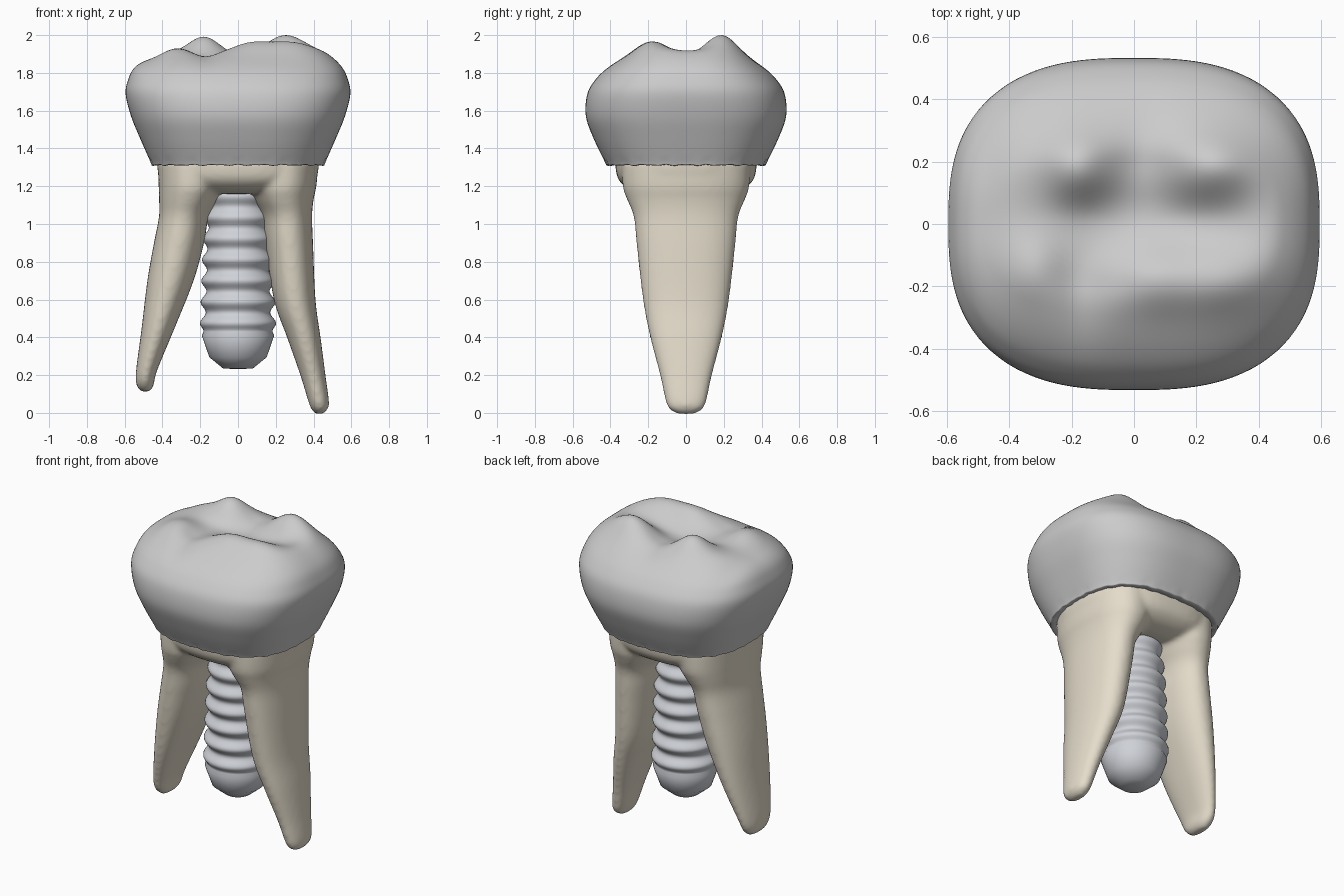
import bpy, bmesh
from math import sin, cos, pi, exp


def material(name, rgb):
    m = bpy.data.materials.new(name)
    m.diffuse_color = (*rgb, 1)
    return m


def catmull(rows, steps):
    """Smoothly resample a short list of section rows."""
    out = []
    for i in range(len(rows) - 1):
        a, b, c, d = (rows[max(i - 1, 0)], rows[i], rows[i + 1],
                      rows[min(i + 2, len(rows) - 1)])
        for k in range(steps):
            t = k / steps
            out.append([0.5 * (2 * q + (r - p) * t + (2 * p - 5 * q + 4 * r - s) * t * t
                               + (3 * q - p - 3 * r + s) * t ** 3)
                        for p, q, r, s in zip(a, b, c, d)])
    return out + [list(rows[-1])]


def loft(bm, rows, power=2.0, seg=48, shape=None):
    """Stack superellipse sections (z, centre x, radius x, radius y)."""
    rings = []
    for z, cx, rx, ry in rows:
        ring = []
        for j in range(seg):
            a = 2 * pi * j / seg
            c, s = cos(a), sin(a)
            k = (abs(c) ** power + abs(s) ** power) ** (-1 / power)
            x, y, h = cx + rx * c * k, ry * s * k, z
            if shape:
                x, y, h = shape(x, y, h, a)
            ring.append(bm.verts.new((x, y, h)))
        rings.append(ring)
    for lo, hi in zip(rings, rings[1:]):
        for j in range(seg):
            n = (j + 1) % seg
            bm.faces.new((lo[j], lo[n], hi[n], hi[j]))
    bm.faces.new(rings[0][::-1])
    bm.faces.new(rings[-1])


def finish(bm, name, mat):
    bmesh.ops.recalc_face_normals(bm, faces=bm.faces)
    me = bpy.data.meshes.new(name)
    bm.to_mesh(me)
    bm.free()
    for p in me.polygons:
        p.use_smooth = True
    me.materials.append(mat)
    ob = bpy.data.objects.new(name, me)
    bpy.context.collection.objects.link(ob)
    return ob


enamel = material("enamel", (1.0, 1.0, 0.98))
dentin = material("dentin", (0.78, 0.72, 0.60))
metal = material("metal", (0.62, 0.64, 0.68))

# Crown: rounded-box sections, with cusps and grooves on the chewing surface
# cusp or groove: x, y, height, spread x, spread y
cusps = [(0.25, 0.18, 0.098, 0.10, 0.08), (-0.18, 0.18, 0.092, 0.08, 0.08),
         (0.07, -0.165, 0.062, 0.10, 0.075), (0.28, -0.165, 0.056, 0.10, 0.08),
         (-0.31, -0.13, 0.03, 0.06, 0.07), (0.42, 0.0, 0.012, 0.06, 0.15),
         (0.03, 0.22, -0.018, 0.06, 0.10), (-0.17, -0.23, -0.02, 0.05, 0.10),
         (-0.46, 0.0, -0.022, 0.05, 0.20), (0.0, 0.02, -0.012, 0.22, 0.05)]


def crown_shape(x, y, z, a):
    if z > 1.72:
        w = min((z - 1.72) / 0.1, 1)
        z += w * sum(h * exp(-0.5 * (((x - cx) / sx) ** 2 + ((y - cy) / sy) ** 2))
                     for cx, cy, h, sx, sy in cusps)
    elif z < 1.345:
        # slightly uneven gum-line lip
        z += 0.004 * sin(31 * a) * sin(7 * a)
    return x, y, z


crown_rows = [(1.335, 0, 0.39, 0.34), (1.317, 0, 0.43, 0.385), (1.312, 0, 0.455, 0.418),
              (1.335, 0, 0.466, 0.432),
              (1.45, 0, 0.517, 0.488), (1.57, 0, 0.566, 0.53), (1.69, 0, 0.595, 0.522),
              (1.77, 0, 0.58, 0.475), (1.83, 0, 0.55, 0.41), (1.88, 0, 0.495, 0.325),
              (1.903, 0, 0.43, 0.25), (1.895, 0, 0.31, 0.17), (1.878, 0, 0.16, 0.08),
              (1.875, 0, 0.01, 0.005)]
bm = bmesh.new()
loft(bm, catmull(crown_rows, 5), 2.7, 128, crown_shape)
finish(bm, "crown", enamel)

# Roots: two tapering blades fused to a short trunk
# row: z, outer x, inner x, radius y
left = [(1.33, -0.425, -0.06, 0.34), (1.2, -0.42, -0.07, 0.335), (1.13, -0.418, -0.105, 0.312),
        (1.04, -0.418, -0.155, 0.277), (0.9, -0.445, -0.18, 0.262), (0.7, -0.48, -0.235, 0.24),
        (0.45, -0.51, -0.335, 0.20), (0.22, -0.54, -0.43, 0.14), (0.145, -0.537, -0.446, 0.105),
        (0.112, -0.51, -0.47, 0.06)]
right = [(1.33, 0.425, 0.05, 0.34), (1.2, 0.415, 0.05, 0.335), (1.13, 0.40, 0.08, 0.312),
         (1.04, 0.392, 0.128, 0.277), (0.9, 0.397, 0.145, 0.262), (0.6, 0.41, 0.19, 0.228),
         (0.4, 0.437, 0.26, 0.19), (0.2, 0.463, 0.33, 0.138), (0.05, 0.482, 0.376, 0.105),
         (0.01, 0.467, 0.395, 0.075), (-0.007, 0.445, 0.415, 0.04)]
bm = bmesh.new()
for rows in (left, right):
    loft(bm, catmull([(z, (o + i) / 2, abs(o - i) / 2, ry) for z, o, i, ry in rows], 5), 2.2)
loft(bm, catmull([(1.16, 0, 0.22, 0.21), (1.18, 0, 0.30, 0.29), (1.215, 0, 0.38, 0.342),
                  (1.26, 0, 0.42, 0.367), (1.34, 0, 0.43, 0.377)], 4), 2.6)
roots = finish(bm, "roots", dentin)
fuse = roots.modifiers.new("fuse", 'REMESH')
fuse.mode = 'VOXEL'
fuse.voxel_size = 0.013
fuse.use_smooth_shade = True
soft = roots.modifiers.new("soften", 'SMOOTH')
soft.factor = 0.5
soft.iterations = 12

# Implant screw: tapered core with ring threads
PITCH = 0.112


def thread(x, y, z, a):
    fade = max(0, min(1, (z - 0.40) / 0.06))
    k = 1 + 0.08 * fade * cos(2 * pi * (z - 0.475) / PITCH)
    return x * k, y * k, z


profile = [(z, 0, r, r) for z, r in ((0.232, 0.02), (0.236, 0.08), (0.295, 0.152), (0.41, 0.194))]
for i in range(80):
    z = 0.43 + i * 0.01
    r = 0.186 - 0.012 * (z - 0.5) / 0.4 if z < 0.9 else 0.174 - 0.08 * (z - 0.9)
    profile.append((z, 0, r, r))
bm = bmesh.new()
loft(bm, profile, 2.0, 48, thread)
finish(bm, "implant_screw", metal)
